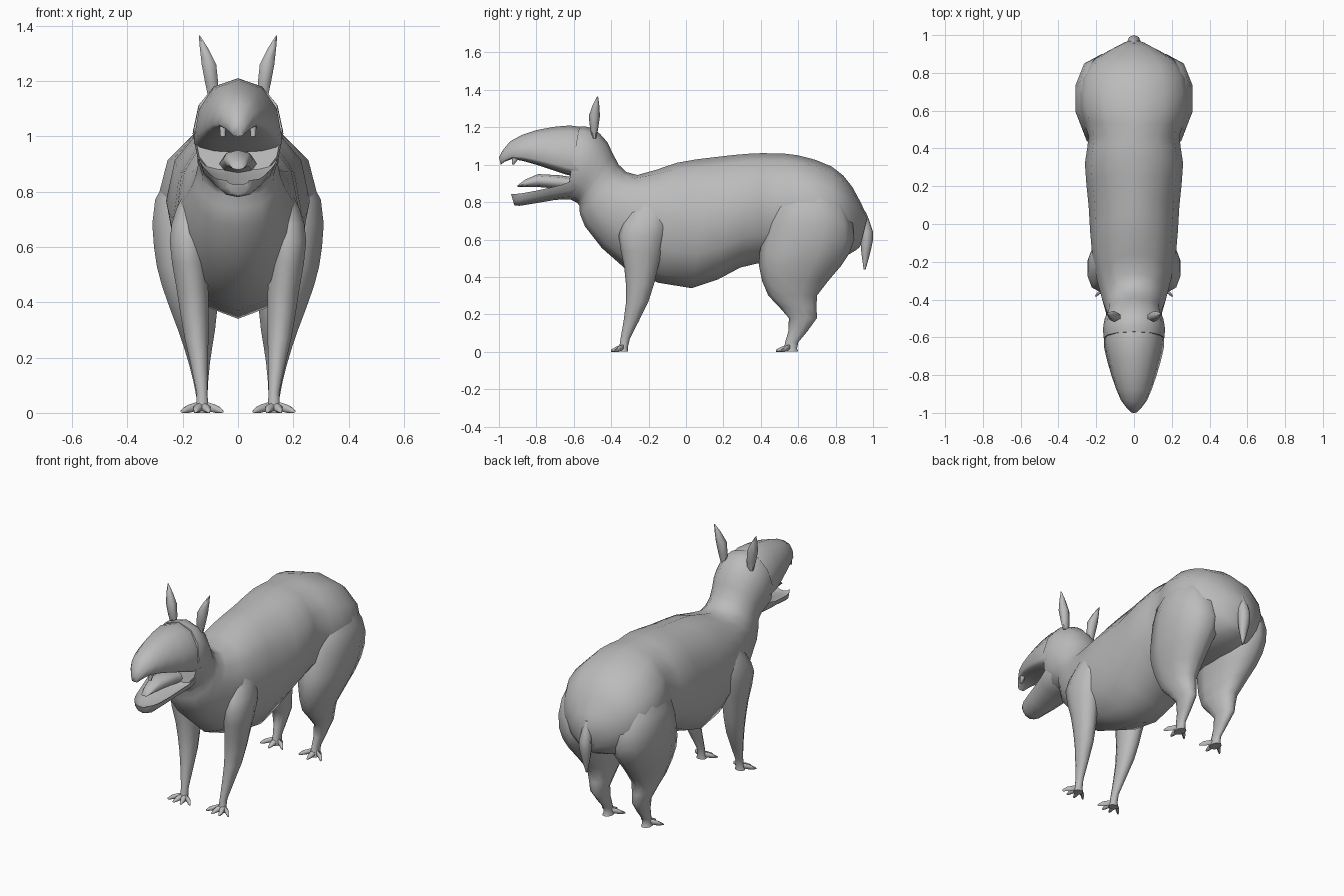
import bpy
import bmesh
import math
from mathutils import Vector

default_cube = bpy.data.objects.get("Cube")
if default_cube:
    bpy.data.objects.remove(default_cube, do_unlink=True)

hide_colour = (0.5, 0.5, 0.5, 1)
hide = bpy.data.materials.new("soft grey hide")
hide.use_nodes = True
hide.diffuse_color = hide_colour
hide.node_tree.nodes["Principled BSDF"].inputs["Base Color"].default_value = hide_colour


def ring(front, back, wide, centre=0.0):
    """Cross-section between two (y, z) points, with a half width and x centre."""
    return Vector((*front, *back, wide, centre))


def level(height, front, back, wide, centre):
    """Horizontal cross-section of an upright limb."""
    return ring((front, height), (back, height), wide, centre)


def refine(rings):
    """Add a smooth in-between ring in every gap."""
    result = [rings[0]]
    last = len(rings) - 1
    for i in range(last):
        a, b = rings[i], rings[i + 1]
        before, after = rings[max(i - 1, 0)], rings[min(i + 2, last)]
        bulge = (a + b - before - after) / 16
        result += [(a + b) / 2 + bulge, b]
    return result


def section(bm, values, sides, widest):
    """Oval loop, widest at a fraction of its length; below zero makes a trough."""
    y_a, z_a, y_b, z_b, wide, centre = values
    loop = []
    for i in range(sides):
        angle = math.tau * i / sides
        across, along = math.sin(angle), math.cos(angle)
        span = widest if along > 0 else 1 - widest
        t = widest - span * along
        x = centre + wide * math.copysign(abs(across) ** 0.9, across)
        loop.append(bm.verts.new((x, y_a + (y_b - y_a) * t, z_a + (z_b - z_a) * t)))
    return loop


def loft(name, rings, sides=8, widest=0.5, paired=False):
    """Skin the cross-sections, close both ends and mirror paired parts."""
    bm = bmesh.new()
    loops = [section(bm, values, sides, widest) for values in refine(rings)]
    for a, b in zip(loops, loops[1:]):
        for i in range(sides):
            j = (i + 1) % sides
            bm.faces.new((a[i], a[j], b[j], b[i]))
    bm.faces.new(loops[0])
    bm.faces.new(loops[-1])
    bmesh.ops.recalc_face_normals(bm, faces=bm.faces)
    mesh = bpy.data.meshes.new(name)
    bm.to_mesh(mesh)
    bm.free()
    mesh.materials.append(hide)
    part = bpy.data.objects.new(name, mesh)
    bpy.context.collection.objects.link(part)
    bpy.ops.object.select_all(action='DESELECT')
    part.select_set(True)
    bpy.context.view_layer.objects.active = part
    bpy.ops.object.shade_smooth_by_angle(angle=math.radians(65))
    if paired:
        part.modifiers.new("Mirror", 'MIRROR')


# Trunk, neck and back of the head
loft("body", [
    ring(front=(-0.57, 1.205), back=(-0.64, 0.83), wide=0.16),
    ring(front=(-0.5, 1.195), back=(-0.61, 0.81), wide=0.164),
    ring(front=(-0.42, 1.12), back=(-0.59, 0.8), wide=0.155),
    ring(front=(-0.36, 1), back=(-0.57, 0.78), wide=0.145),
    ring(front=(-0.26, 0.945), back=(-0.54, 0.67), wide=0.17),
    ring(front=(-0.05, 1.01), back=(-0.32, 0.44), wide=0.22),
    ring(front=(0.15, 1.04), back=(0.03, 0.34), wide=0.24),
    ring(front=(0.35, 1.06), back=(0.29, 0.45), wide=0.26),
    ring(front=(0.47, 1.06), back=(0.46, 0.48), wide=0.24),
    ring(front=(0.6, 1.05), back=(0.62, 0.48), wide=0.29),
    ring(front=(0.78, 0.99), back=(0.76, 0.49), wide=0.28),
    ring(front=(0.89, 0.88), back=(0.87, 0.52), wide=0.2),
    ring(front=(0.97, 0.72), back=(0.93, 0.56), wide=0.06),
], sides=12, widest=0.48)

# Drooping snout, open jaw and tongue
loft("upper_snout", [
    ring(front=(-0.53, 1.19), back=(-0.57, 0.93), wide=0.155),
    ring(front=(-0.62, 1.21), back=(-0.65, 0.95), wide=0.16),
    ring(front=(-0.8, 1.185), back=(-0.8, 1), wide=0.12),
    ring(front=(-0.94, 1.125), back=(-0.93, 1.03), wide=0.07),
    ring(front=(-1, 1.04), back=(-0.99, 1), wide=0.02),
], sides=12, widest=0.85)
loft("lower_jaw", [
    ring(front=(-0.54, 0.93), back=(-0.56, 0.81), wide=0.145),
    ring(front=(-0.62, 0.88), back=(-0.63, 0.815), wide=0.14),
    ring(front=(-0.72, 0.855), back=(-0.71, 0.81), wide=0.115),
    ring(front=(-0.88, 0.825), back=(-0.89, 0.78), wide=0.08),
    ring(front=(-0.93, 0.825), back=(-0.92, 0.79), wide=0.04),
], sides=12, widest=-0.5)
loft("tongue", [
    ring(front=(-0.58, 0.93), back=(-0.58, 0.86), wide=0.07),
    ring(front=(-0.79, 0.95), back=(-0.78, 0.88), wide=0.055),
    ring(front=(-0.9, 0.89), back=(-0.9, 0.88), wide=0.02),
])
loft("upper_tooth", [
    level(height=1.05, front=-0.93, back=-0.88, wide=0.015, centre=0.055),
    level(height=1, front=-0.93, back=-0.92, wide=0.01, centre=0.055),
], sides=6, paired=True)

# Pointed ears
loft("ear", [
    level(height=1.14, front=-0.5, back=-0.48, wide=0.02, centre=0.09),
    level(height=1.26, front=-0.52, back=-0.46, wide=0.03, centre=0.105),
    level(height=1.365, front=-0.475, back=-0.47, wide=0.002, centre=0.14),
], sides=6, paired=True)

# Straight forelegs and bent hind legs, from hip to sole
loft("front_leg", [
    level(height=0.86, front=-0.24, back=-0.14, wide=0.04, centre=0.12),
    level(height=0.74, front=-0.31, back=-0.09, wide=0.07, centre=0.155),
    level(height=0.62, front=-0.36, back=-0.11, wide=0.07, centre=0.18),
    level(height=0.45, front=-0.33, back=-0.15, wide=0.06, centre=0.165),
    level(height=0.27, front=-0.32, back=-0.2, wide=0.045, centre=0.15),
    level(height=0.07, front=-0.35, back=-0.3, wide=0.02, centre=0.13),
    level(height=0, front=-0.36, back=-0.31, wide=0.03, centre=0.13),
], sides=10, paired=True)
loft("hind_leg", [
    level(height=0.95, front=0.57, back=0.74, wide=0.05, centre=0.15),
    level(height=0.77, front=0.47, back=0.86, wide=0.12, centre=0.185),
    level(height=0.6, front=0.41, back=0.9, wide=0.14, centre=0.17),
    level(height=0.46, front=0.39, back=0.83, wide=0.11, centre=0.17),
    level(height=0.3, front=0.44, back=0.7, wide=0.07, centre=0.15),
    level(height=0.18, front=0.55, back=0.7, wide=0.04, centre=0.14),
    level(height=0.05, front=0.53, back=0.6, wide=0.02, centre=0.13),
    level(height=0, front=0.52, back=0.6, wide=0.03, centre=0.13),
], sides=10, paired=True)


def toes(foot, ankle, count):
    """Fan of blunt toes, the middle ones reaching furthest."""
    for n in range(count):
        spread = 0.12 * (n / (count - 1) - 0.5)
        tip = ankle - 0.075 + abs(spread) * 0.45
        middle = (ankle + tip) / 2
        loft(f"{foot}_toe_{n + 1}", [
            ring((ankle, 0.04), (ankle, 0.01), wide=0.016, centre=0.13 + spread * 0.2),
            ring((middle, 0.03), (middle, 0), wide=0.016, centre=0.13 + spread * 0.8),
            ring((tip, 0.01), (tip, 0), wide=0.006, centre=0.13 + spread * 1.2),
        ], sides=6, paired=True)


toes("front", ankle=-0.335, count=4)
toes("hind", ankle=0.555, count=3)

# Short hanging tail
loft("tail", [
    level(height=0.75, front=0.9, back=0.96, wide=0.02, centre=0),
    level(height=0.64, front=0.93, back=1, wide=0.035, centre=0),
    level(height=0.55, front=0.935, back=0.99, wide=0.03, centre=0),
    level(height=0.44, front=0.95, back=0.96, wide=0.004, centre=0),
])
